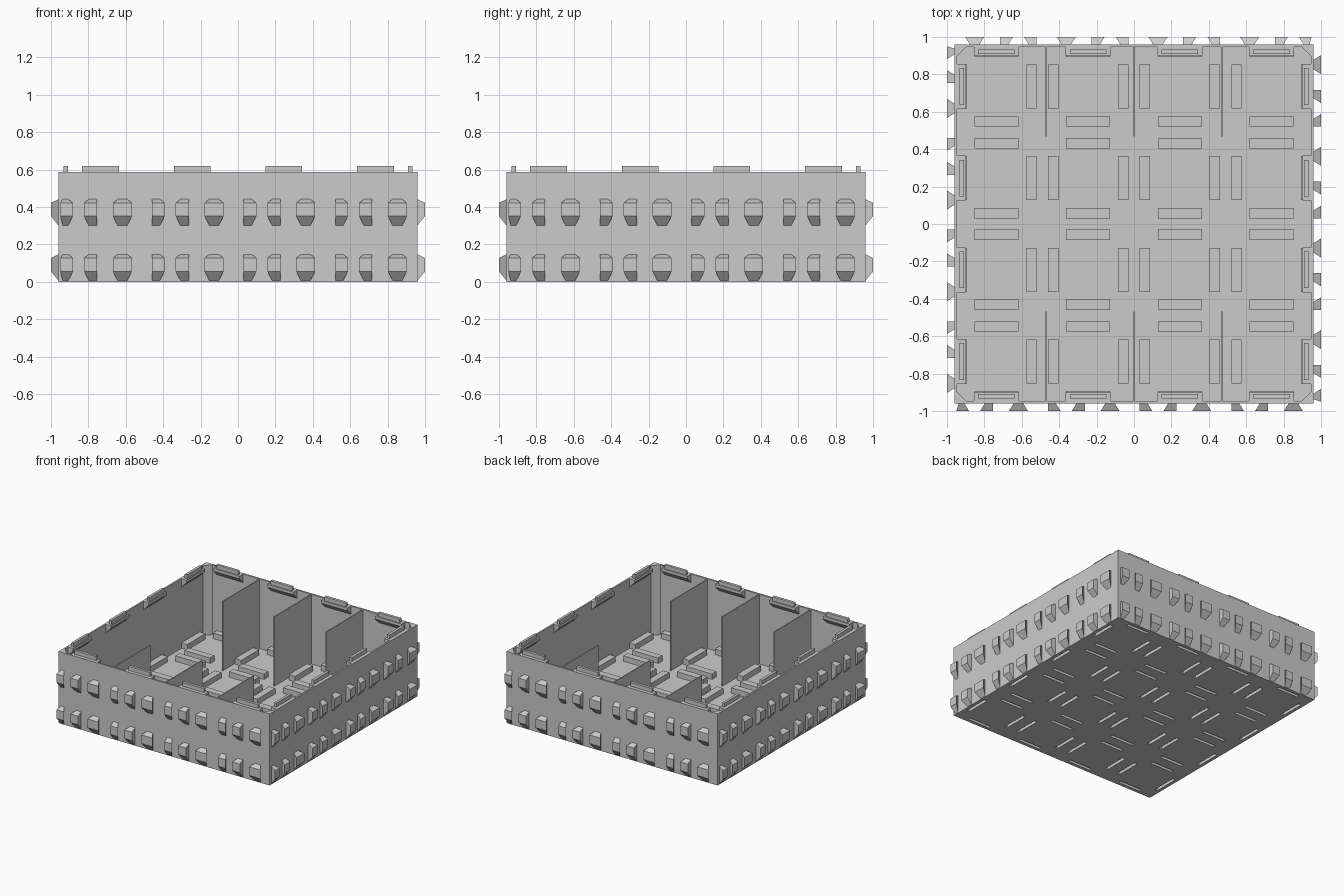
import bpy, bmesh, math
from mathutils import Matrix, Vector

if "Cube" in bpy.data.objects:
    bpy.data.objects.remove(bpy.data.objects["Cube"], do_unlink=True)

OUT, INN, RIM, FLOOR = 0.96, 0.946, 0.588, 0.015
PITCH = 0.49
CELLS = [PITCH * (i - 1.5) for i in range(4)]
TURNS = [Matrix.Rotation(math.radians(90 * i), 4, "Z") for i in range(4)]

mat = bpy.data.materials.new("light_grey_plastic")
mat.use_nodes = True
GREY = (0.6, 0.6, 0.6, 1)
mat.diffuse_color = GREY
mat.node_tree.nodes["Principled BSDF"].inputs["Base Color"].default_value = GREY


def loft(bm, a, b, m=Matrix()):
    """Closed solid between two matching loops of points."""
    va = [bm.verts.new(m @ Vector(p)) for p in a]
    vb = [bm.verts.new(m @ Vector(p)) for p in b]
    n = len(a)
    bm.faces.new(va[::-1])
    bm.faces.new(vb)
    for i in range(n):
        j = (i + 1) % n
        bm.faces.new((va[i], va[j], vb[j], vb[i]))


def box(bm, x0, x1, y0, y1, z0, z1, m=Matrix()):
    ring = [(x0, y0), (x1, y0), (x1, y1), (x0, y1)]
    loft(bm, [(x, y, z0) for x, y in ring], [(x, y, z1) for x, y in ring], m)


def finish(name, bm):
    bmesh.ops.recalc_face_normals(bm, faces=bm.faces)
    mesh = bpy.data.meshes.new(name)
    bm.to_mesh(mesh)
    bm.free()
    mesh.materials.append(mat)
    ob = bpy.data.objects.new(name, mesh)
    bpy.context.collection.objects.link(ob)
    return ob


def cut(ob, *cutters):
    """Subtract the cutters and bake the result."""
    for c in cutters:
        mod = ob.modifiers.new("cut", "BOOLEAN")
        mod.operation = "DIFFERENCE"
        mod.solver = "EXACT"
        mod.object = c
    dg = bpy.context.evaluated_depsgraph_get()
    mesh = bpy.data.meshes.new_from_object(ob.evaluated_get(dg))
    ob.modifiers.clear()
    ob.data = mesh


def sockets(name, length, width, z0, z1, edge):
    """One box per stacking socket: pairs on the cell lines, singles along the walls."""
    bm = bmesh.new()
    for turn in TURNS[:2]:
        for along in CELLS:
            for line in (-PITCH, 0, PITCH):
                for side in (-0.058, 0.058):
                    y = line + side
                    box(bm, along - length / 2, along + length / 2,
                        y - width / 2, y + width / 2, z0, z1, turn)
    for turn in TURNS:
        for along in CELLS:
            box(bm, along - length / 2, along + length / 2,
                -0.921 - edge, -0.921 + edge, z0, z1, turn)
    return finish(name, bm)


# Cutters: slots for stacking tabs, and the chamfered cavity
slot_cutter = sockets("slot_cutter", 0.205, 0.026, -0.05, 0.05, 0.013)
bm = bmesh.new()
c = INN - 0.05
octagon = [(c, -INN), (INN, -c), (INN, c), (c, INN),
           (-c, INN), (-INN, c), (-INN, -c), (-c, -INN)]
loft(bm, [(x, y, FLOOR) for x, y in octagon], [(x, y, 1) for x, y in octagon])
cavity_cutter = finish("cavity_cutter", bm)

# Tray: outer walls and slotted floor
bm = bmesh.new()
box(bm, -OUT, OUT, -OUT, OUT, 0, RIM)
tray = finish("tray_shell", bm)
cut(tray, cavity_cutter, slot_cutter)

# Raised socket housings on the floor
housings = sockets("socket_housings", 0.235, 0.056, FLOOR, 0.06, 0.028)
cut(housings, slot_cutter)
for cutter in (slot_cutter, cavity_cutter):
    bpy.data.objects.remove(cutter, do_unlink=True)

# Ledges under the rim and the stacking tabs on top of them
ledges, tabs = bmesh.new(), bmesh.new()
for turn in TURNS:
    for x in CELLS:
        w = OUT - 0.005
        profile = [(-w, RIM), (-0.9, RIM), (-0.9, 0.565), (-w, 0.51)]
        loft(ledges, [(x - 0.12, y, z) for y, z in profile],
             [(x + 0.12, y, z) for y, z in profile], turn)
        box(tabs, x - 0.098, x + 0.098, -0.932, -0.91, RIM - 0.01, 0.62, turn)
finish("rim_ledges", ledges)
finish("stacking_tabs", tabs)

# Thin dividers from the front and back walls
bm = bmesh.new()
for x in (-0.47, 0, 0.47):
    for side in (-1, 1):
        ends = sorted((side * 0.468, side * 0.95))
        box(bm, x - 0.004, x + 0.004, *ends, FLOOR - 0.005, RIM - 0.003)
finish("dividers", bm)

# Dovetail side clips: narrow and tall at the wall, wide and short outside
CLIPS = [(-0.215, -0.147, 0, 1), (-0.088, -0.018, 1, 0), (0.066, 0.168, 1, 1)]
bm = bmesh.new()
for turn in TURNS:
    for ci, cell in enumerate(CELLS):
        for k, (x0, x1, left, right) in enumerate(CLIPS):
            if ci == 0 and k == 0:
                left = 0.5
            x0, x1 = cell + x0, cell + x1
            n0, n1 = x0 + 0.026 * left, x1 - 0.026 * right
            for z in (0.005, 0.3):
                inner = [(n0, z), (n1, z), (n1, z + 0.142), (n0, z + 0.142)]
                outer = [(x0, z + 0.051), (x1, z + 0.051),
                         (x1, z + 0.122), (x0, z + 0.122)]
                loft(bm, [(x, -OUT + 0.001, h) for x, h in inner],
                     [(x, -1, h) for x, h in outer], turn)
finish("side_clips", bm)
